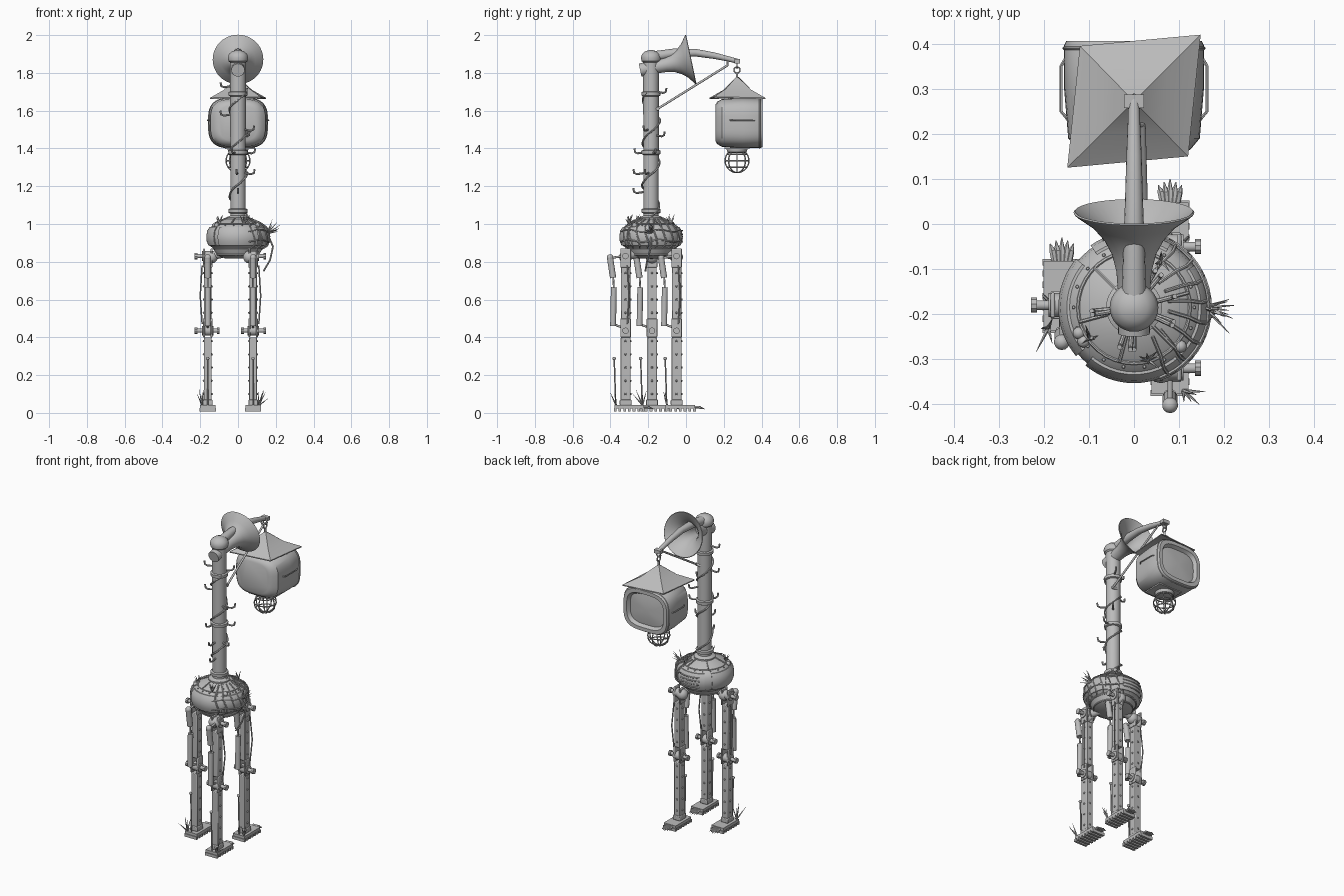
import bpy, bmesh, math, random
from mathutils import Vector as V, Matrix

random.seed(4)
cube = bpy.data.objects.get("Cube")
if cube:
    bpy.data.objects.remove(cube)

grey = bpy.data.materials.new("plain_grey")
grey.use_nodes = True
grey.diffuse_color = (0.5, 0.5, 0.5, 1)
grey.node_tree.nodes["Principled BSDF"].inputs["Base Color"].default_value = (0.5, 0.5, 0.5, 1)
AX = -0.185  # y of the column axis


class Part:
    """Collects simple solids into one named object."""

    def __init__(self, name):
        self.name, self.bm = name, bmesh.new()

    def skin(self, rings, cap=True):
        rows = [[self.bm.verts.new(p) for p in ring] for ring in rings]
        n = len(rows[0])
        for a, b in zip(rows, rows[1:]):
            for i in range(n):
                self.bm.faces.new((a[i], a[(i + 1) % n], b[(i + 1) % n], b[i]))
        if cap:
            self.bm.faces.new(rows[0][::-1])
            self.bm.faces.new(rows[-1])

    def sweep(self, pts, radii, seg=8):
        pts = [V(p) for p in pts]
        if not isinstance(radii, (list, tuple)):
            radii = [radii] * len(pts)
        side, rings, old = None, [], None
        for i, p in enumerate(pts):
            t = (pts[min(i + 1, len(pts) - 1)] - pts[max(i - 1, 0)]).normalized()
            if side is None:
                side = t.orthogonal().normalized()
            else:
                side = old.rotation_difference(t) @ side
            up, old = t.cross(side), t
            angles = [math.tau * k / seg for k in range(seg)]
            rings.append([p + radii[i] * (math.cos(a) * side + math.sin(a) * up) for a in angles])
        self.skin(rings)

    def rod(self, p, q, r, r2=None, seg=12):
        self.sweep([p, q], [r, r if r2 is None else r2], seg)

    def lathe(self, base, axis, profile, seg=32):
        base, axis = V(base), V(axis).normalized()
        u = axis.orthogonal().normalized()
        w = axis.cross(u)
        self.skin([[base + axis * h + r * (math.cos(math.tau * k / seg) * u + math.sin(math.tau * k / seg) * w)
                    for k in range(seg)] for r, h in profile])

    def ball(self, p, r, seg=14):
        bmesh.ops.create_uvsphere(self.bm, u_segments=seg, v_segments=seg // 2, radius=r,
                                  matrix=Matrix.Translation(p))

    def box(self, p, size):
        m = Matrix.Translation(p) @ Matrix.Diagonal((*size, 1))
        bmesh.ops.create_cube(self.bm, size=1, matrix=m)

    def tuft(self, p, way, n, length, spread):
        for _ in range(n):
            d = V(way) + V([random.uniform(-spread, spread) for _ in range(3)])
            self.rod(p, V(p) + d.normalized() * length * random.uniform(0.6, 1), 0.005, 0.0006, 5)

    def done(self, bevel=0):
        bmesh.ops.recalc_face_normals(self.bm, faces=self.bm.faces)
        mesh = bpy.data.meshes.new(self.name)
        self.bm.to_mesh(mesh)
        self.bm.free()
        mesh.materials.append(grey)
        ob = bpy.data.objects.new(self.name, mesh)
        bpy.context.collection.objects.link(ob)
        if bevel:
            mod = ob.modifiers.new("soft_edges", 'BEVEL')
            mod.width, mod.segments = bevel, 2
        bpy.ops.object.select_all(action='DESELECT')
        ob.select_set(True)
        bpy.context.view_layer.objects.active = ob
        bpy.ops.object.shade_smooth_by_angle(angle=math.radians(35))
        return ob


def polar(a, r, z):
    return V((r * math.cos(math.radians(a)), AX + r * math.sin(math.radians(a)), z))


# Rounded body
shell = [(0.07, 0.818), (0.11, 0.835), (0.125, 0.86), (0.13, 0.872), (0.15, 0.885), (0.16, 0.91),
         (0.162, 0.935), (0.157, 0.965), (0.143, 0.985), (0.115, 1.005), (0.07, 1.025), (0.05, 1.03)]
p = Part("body")
p.lathe((0, AX, 0), (0, 0, 1), shell, 48)
p.done()

# Overlapping armour plates and rivets
p = Part("body_plates")
belt = shell[4:9]
for start, end in ((-130, -50), (-45, 35), (60, 125), (140, 220)):
    steps = range(start, end + 1, 5)
    p.skin([[polar(a, r + 0.006, z) for r, z in belt] + [polar(a, r - 0.006, z) for r, z in belt[::-1]]
            for a in steps])
for a in range(0, 360, 20):
    p.ball(polar(a, 0.134, 0.994), 0.004, 8)
p.done()

# Seams, vent slats and the net of cables on the sides
p = Part("body_trim")
for r, z, t in ((0.124, 1.0, 0.004), (0.13, 0.872, 0.006), (0.112, 0.838, 0.004)):
    p.sweep([polar(a, r, z) for a in range(0, 361, 10)], t, 6)
for a in range(-60, 61, 17):
    p.sweep([polar(a + 4 * math.sin(i), r + 0.007, z) for i, (r, z) in enumerate(shell[3:11])], 0.004, 6)
for r, z in (shell[5], shell[7]):
    p.sweep([polar(a, r + 0.009, z + 0.006 * math.sin(a)) for a in range(-70, 71, 7)], 0.004, 6)
for z in (0.905, 0.925, 0.945, 0.965):
    p.sweep([polar(a, 0.166, z) for a in range(70, 116, 5)], 0.004, 6)
for a in range(15, 360, 60):
    p.rod(polar(a, 0.055, 1.035), polar(a, 0.125, 1.006), 0.004, seg=6)
p.sweep([(0.16, AX, 0.94), (0.185, AX, 0.88), (0.17, AX - 0.02, 0.81), (0.135, AX - 0.03, 0.75)], 0.005, 6)
for a in (205, 214, 320):
    p.ball(polar(a, 0.135, 0.993), 0.014)
p.done()

# Grass tufts on the body
p = Part("grass_tufts")
p.tuft((0.155, AX, 0.95), (1, 0, 0.5), 12, 0.085, 0.7)
for a in (-75, 60, 215):
    p.tuft(polar(a, 0.12, 1.0), (0.1, 0, 1), 8, 0.06, 0.5)
p.done()

# Column with collars and a domed cap
p = Part("column")
p.lathe((0, AX, 0), (0, 0, 1), [(0.062, 1.02), (0.062, 1.035), (0.04, 1.045), (0.042, 1.855), (0.05, 1.862),
                               (0.054, 1.88), (0.048, 1.9), (0.03, 1.915), (0.008, 1.921)])
for z in (1.07, 1.38, 1.69):
    p.lathe((0, AX, z), (0, 0, 1), [(0.042, -0.014), (0.05, -0.01), (0.051, 0.008), (0.042, 0.012)])
p.done()

# Climbing hooks and winding cable
p = Part("column_hooks")
for a, z in ((190, 1.73), (185, 1.58), (-20, 1.27), (15, 1.38), (50, 1.47), (-95, 1.27), (-110, 1.38),
             (-25, 1.50), (60, 1.70), (-90, 1.17)):
    p.sweep([polar(a, 0.035, z), polar(a, 0.075, z - 0.006), polar(a, 0.09, z), polar(a, 0.094, z + 0.02)],
            0.0055, 8)
p.done()
p = Part("winding_cable")
p.sweep([polar(i * 9, 0.046 + 0.003 * math.sin(i * 0.5), 1.04 + 0.0056 * i) for i in range(118)], 0.005, 6)
p.done()

# Flared horn with an open mouth
throat, aim = V((0, -0.145, 1.835)), V((0, 0.978, 0.207))
flare = [(0.036, 0), (0.039, 0.04), (0.049, 0.08), (0.066, 0.112), (0.092, 0.142), (0.131, 0.17)]
p = Part("horn")
p.lathe(throat, aim, [(0.034, -0.04)] + flare + [(0.134, 0.174), (0.131, 0.177)] +
        [(r - 0.006, h + 0.003) for r, h in flare[::-1]], 40)
p.rod(throat - aim * 0.1, throat - aim * 0.04, 0.035, 0.037, 24)
p.done()

# Overhead arm, brace and hanging links
p = Part("arm")
p.sweep([(0, AX, 1.885), (0, -0.06, 1.905), (0, 0.05, 1.907), (0, 0.15, 1.891), (0, 0.22, 1.875),
         (0, 0.28, 1.86)], [0.028, 0.024, 0.02, 0.017, 0.014, 0.012], 16)
p.box((0, 0.272, 1.862), (0.044, 0.03, 0.022))
p.done()
p = Part("arm_brace")
p.rod((0.03, -0.15, 1.61), (0.02, 0.22, 1.84), 0.006)
p.rod((0, -0.15, 1.61), (0.035, -0.15, 1.61), 0.009)
p.rod((0, 0.22, 1.873), (0.02, 0.22, 1.838), 0.005)
p.done()


def loop(part, centre, r, t, u, w, seg=24):
    pts = [V(centre) + r * (math.cos(math.tau * i / seg) * V(u) + math.sin(math.tau * i / seg) * V(w))
           for i in range(seg + 1)]
    part.sweep(pts, t, 6)


X, Y, Z = V((1, 0, 0)), V((0, 1, 0)), V((0, 0, 1))
p = Part("hanging_links")
loop(p, (0, 0.27, 1.838), 0.013, 0.004, X, Z)
loop(p, (0, 0.27, 1.815), 0.016, 0.004, Y, Z)
p.rod((0, 0.27, 1.76), (0, 0.27, 1.802), 0.006)
p.done()

# Skewed, slightly sagging pyramid roof
corners = [V((-0.148, -0.147, 1.668)), V((0.12, -0.122, 1.674)), V((0.148, 0.148, 1.668)), V((-0.12, 0.123, 1.674))]
p = Part("roof")
p.skin([[V((c.x * k, 0.272 + c.y * k, c.z + dz)) for c in corners]
        for k, dz in ((0.9, 0), (1, -0.006), (1, 0), (0.5, 0.042), (0.05, 0.105))])
p.done()


# Hanging screen box with recessed glass at the back
def oval(y, hx, hz, n=48):
    pts = []
    for i in range(n):
        c, s = math.cos(math.tau * i / n), math.sin(math.tau * i / n)
        pts.append((math.copysign(abs(c) ** 0.6, c) * hx, y, 1.535 + math.copysign(abs(s) ** 0.6, s) * hz))
    return pts


p = Part("screen_box")
p.skin([oval(*s) for s in ((0.155, 0.1, 0.095), (0.165, 0.125, 0.112), (0.19, 0.146, 0.126), (0.3, 0.155, 0.133),
                           (0.397, 0.155, 0.132), (0.406, 0.15, 0.127), (0.406, 0.128, 0.105),
                           (0.385, 0.117, 0.093), (0.391, 0.07, 0.055), (0.393, 0.02, 0.015))])
p.done()
p = Part("screen_box_trim")
p.sweep([V(q) for q in oval(0.39, 0.155, 0.132) + oval(0.39, 0.155, 0.132)[:1]], 0.004, 6)
for s in (-1, 1):
    p.sweep([(s * 0.145, 0.23, 1.55), (s * 0.162, 0.25, 1.55), (s * 0.162, 0.35, 1.55), (s * 0.15, 0.37, 1.55)], 0.004, 6)
p.box((0.01, 0.27, 1.402), (0.16, 0.13, 0.008))
p.done()

# Caged lamp below the box
p = Part("lamp_cage")
lamp = V((0, 0.27, 1.335))
p.lathe((0, 0.27, 1.375), (0, 0, 1), [(0.035, 0), (0.05, 0.005), (0.055, 0.018), (0.055, 0.03)])
for k in range(4):
    loop(p, lamp, 0.063, 0.0035, X * math.cos(k * math.pi / 4) + Y * math.sin(k * math.pi / 4), Z, 28)
for dz in (-0.035, 0, 0.035):
    loop(p, lamp + Z * dz, math.sqrt(0.063 ** 2 - dz ** 2), 0.0035, X, Y, 28)
p.done()


# Three jointed legs, s points outwards
def leg(name, x, y, s):
    def at(dx, dy, z):
        return V((x + s * dx, y + dy, z))

    p = Part(name + "_beams")
    p.box(at(0, 0, 0.225), (0.042, 0.052, 0.35))
    p.box(at(0, 0, 0.635), (0.04, 0.05, 0.28))
    for dx in (-0.02, 0.02):
        p.box(at(dx, 0, 0.45), (0.01, 0.056, 0.1))
        p.box(at(dx, 0, 0.82), (0.01, 0.056, 0.1))
    p.box(at(0, 0, 0.055), (0.05, 0.062, 0.03))
    p.done(0.004)

    p = Part(name + "_joints")
    p.rod(at(-0.055, 0, 0.435), at(0.06, 0, 0.435), 0.011)
    p.rod(at(-0.03, 0, 0.435), at(0.03, 0, 0.435), 0.026, seg=20)
    p.rod(at(-0.03, 0, 0.83), at(0.06, 0, 0.83), 0.011)
    p.rod(at(-0.03, 0, 0.83), at(0.03, 0, 0.83), 0.027, seg=20)
    for dx, z in ((-0.056, 0.435), (0.062, 0.435), (0.062, 0.83)):
        p.rod(at(dx - 0.007, 0, z), at(dx + 0.007, 0, z), 0.017, seg=10)
    p.ball(at(-0.02, 0, 0.825), 0.034)
    p.rod(at(-0.01, 0, 0.83), at(0, 0, 0.83).lerp(V((0, AX, 0.86)), 0.55), 0.024)
    for z in (0.1, 0.17, 0.24, 0.31, 0.38, 0.53, 0.6, 0.67, 0.74):
        for dx, dy in ((0.021, 0), (-0.021, 0), (0, 0.026)):
            p.ball(at(dx, dy, z), 0.006, 8)
    p.done()

    p = Part(name + "_pistons")
    p.rod(at(0, -0.066, 0.46), at(0, -0.062, 0.665), 0.016)
    p.rod(at(0, -0.062, 0.66), at(0, -0.066, 0.73), 0.005)
    p.rod(at(0, -0.066, 0.715), at(0, -0.082, 0.82), 0.017)
    p.ball(at(0, -0.082, 0.822), 0.018)
    p.rod(at(0, -0.066, 0.47), at(0, -0.01, 0.45), 0.006)
    p.rod(at(0, -0.082, 0.82), at(0, -0.01, 0.83), 0.006)
    p.rod(at(0, -0.052, 0.04), at(0, -0.06, 0.285), 0.004)
    p.ball(at(0, -0.06, 0.288), 0.009)
    p.sweep([at(0.03, 0.01, 0.78), at(0.04, 0.02, 0.62), at(0.03, 0.01, 0.47)], 0.004, 6)
    p.done()

    p = Part(name + "_foot")
    p.box(at(0, 0.02, 0.032), (0.082, 0.155, 0.018))
    for k in range(7):
        p.box(at(0, -0.055 + k * 0.025, 0.016), (0.086, 0.014, 0.018))
    for k in (-2, -1, 0, 1, 2):
        end = at(k * 0.013, 0.15 - 0.007 * abs(k), 0.02)
        p.sweep([at(k * 0.007, 0.09, 0.03), at(k * 0.01, 0.12, 0.03), end], [0.008, 0.008, 0.001], 6)
    p.done()

    p = Part(name + "_weeds")
    p.tuft(at(0.03, -0.05, 0.04), (s * 0.3, -0.2, 1), 5, 0.09, 0.5)
    p.done()


leg("right_leg", -0.16, -0.18, -1)
leg("left_front_leg", 0.08, -0.32, 1)
leg("left_back_leg", 0.08, -0.05, 1)
